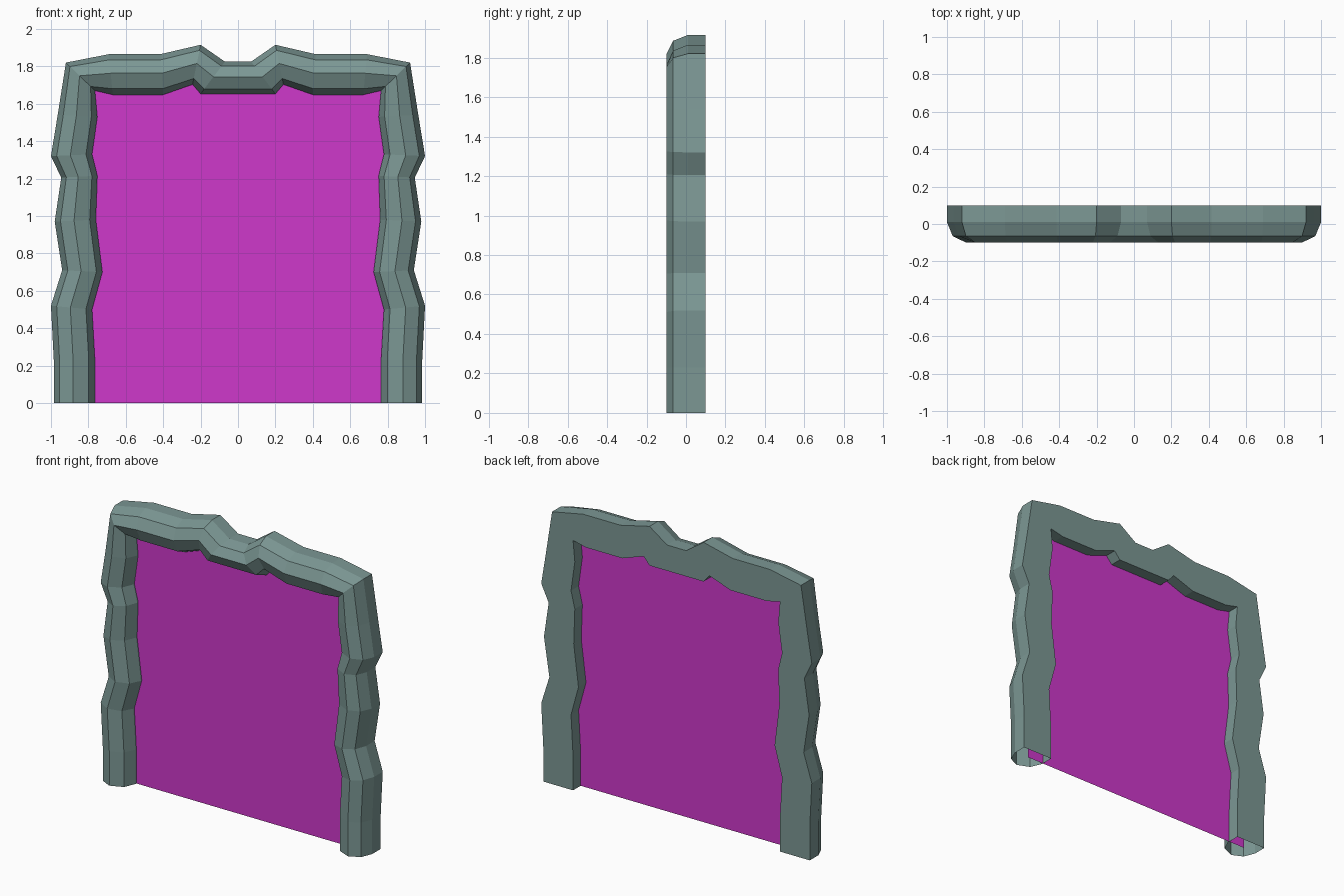
import bpy, bmesh

if "Cube" in bpy.data.objects:
    bpy.data.objects.remove(bpy.data.objects["Cube"])

# Left half of the frame: (outer x, outer z, inner x, inner z), from foot to top centre
LEFT = [
    (-0.985, 0.00, -0.765, 0.00),
    (-0.985, 0.23, -0.765, 0.23),
    (-1.000, 0.52, -0.780, 0.50),
    (-0.940, 0.71, -0.725, 0.70),
    (-0.980, 0.97, -0.760, 0.98),
    (-0.945, 1.205, -0.752, 1.215),
    (-1.000, 1.32, -0.780, 1.33),
    (-0.964, 1.54, -0.752, 1.53),
    (-0.920, 1.82, -0.765, 1.67),
    (-0.690, 1.865, -0.670, 1.648),
    (-0.415, 1.865, -0.400, 1.648),
    (-0.200, 1.915, -0.243, 1.703),
    (-0.070, 1.825, -0.200, 1.653),
]
STATIONS = LEFT + [(-a, b, -c, d) for a, b, c, d in reversed(LEFT)]

# Frame cross-section: (fraction from outer to inner edge, depth y)
PROFILE = [(0, 0.1), (0, 0.01), (0.14, -0.065), (0.47, -0.1),
           (0.85, -0.065), (1, 0.01), (1, 0.1)]


def point(station, t, y):
    ox, oz, ix, iz = station
    return (ox + (ix - ox) * t, y, oz + (iz - oz) * t)


def make_object(name, bm, color):
    bmesh.ops.recalc_face_normals(bm, faces=bm.faces)
    mesh = bpy.data.meshes.new(name)
    bm.to_mesh(mesh)
    bm.free()
    mat = bpy.data.materials.new(name + "_colour")
    mat.diffuse_color = color
    mat.use_nodes = True
    mat.node_tree.nodes["Principled BSDF"].inputs["Base Color"].default_value = mat.diffuse_color
    mesh.materials.append(mat)
    obj = bpy.data.objects.new(name, mesh)
    bpy.context.collection.objects.link(obj)
    return obj


# Stone frame: profile swept through the stations, feet left open
bm = bmesh.new()
rings = [[bm.verts.new(point(s, t, y)) for t, y in PROFILE] for s in STATIONS]
n = len(PROFILE)
for a, b in zip(rings, rings[1:]):
    for i in range(n):
        j = (i + 1) % n
        bm.faces.new((a[i], a[j], b[j], b[i]))
make_object("doorway_frame", bm, (0.20, 0.31, 0.295, 1))

# Portal sheet: flat panel whose edge is hidden inside the frame
bm = bmesh.new()
edge = [bm.verts.new(point(s, 0.45, 0.02)) for s in STATIONS]
for i in range(len(LEFT) - 1):
    bm.faces.new((edge[i], edge[i + 1], edge[-2 - i], edge[-1 - i]))
bmesh.ops.dissolve_limit(bm, angle_limit=0.01, verts=bm.verts, edges=bm.edges)
make_object("portal_panel", bm, (0.62, 0.04, 0.60, 1))
